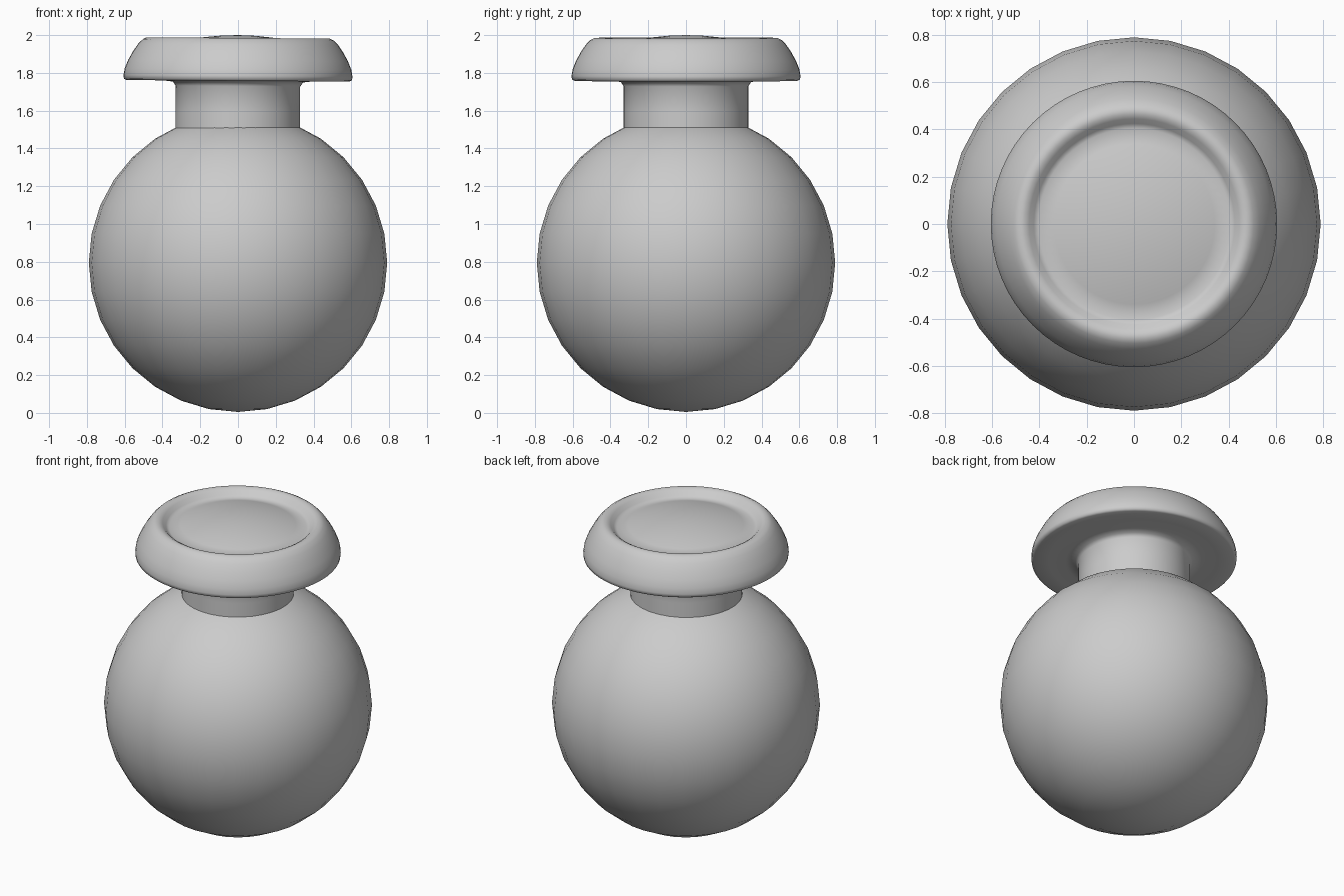
import bpy, bmesh, math

if "Cube" in bpy.data.objects:
    bpy.data.objects.remove(bpy.data.objects["Cube"])


def lathe(name, profile, segments, tilt=0.0):
    """Revolve (radius, z) points around the z axis."""
    bm = bmesh.new()
    rings = []
    for r, z in profile:
        if r == 0:
            rings.append([bm.verts.new((0, 0, z))])
        else:
            rings.append([bm.verts.new((r * math.cos(2 * math.pi * i / segments),
                                        r * math.sin(2 * math.pi * i / segments), z))
                          for i in range(segments)])
    for a, b in zip(rings, rings[1:]):
        for i in range(segments):
            j = (i + 1) % segments
            quad = [a[i % len(a)], a[j % len(a)], b[j % len(b)], b[i % len(b)]]
            bm.faces.new(list(dict.fromkeys(quad)))
    bmesh.ops.recalc_face_normals(bm, faces=bm.faces)
    mesh = bpy.data.meshes.new(name)
    bm.to_mesh(mesh)
    bm.free()
    mesh.shade_smooth()
    obj = bpy.data.objects.new(name, mesh)
    bpy.context.collection.objects.link(obj)
    obj.rotation_euler.y = tilt
    # keep the tilted part centred over the body
    obj.location.x = -1.8 * math.sin(tilt)
    return obj


# round body
bpy.ops.mesh.primitive_uv_sphere_add(segments=32, ring_count=16, radius=0.79,
                                     location=(0, 0, 0.795))
bpy.context.object.name = "round_body"
bpy.ops.object.shade_smooth()

# neck and domed cap: neck, underside, rounded rim, groove, shallow central dome
dome = [(r, 2.0 - 0.37 * r * r) for r in (0.405, 0.34, 0.26, 0.18, 0.09, 0)]
profile = [(0.33, 1.44), (0.33, 1.60), (0.33, 1.73), (0.345, 1.752), (0.40, 1.758),
           (0.50, 1.758), (0.59, 1.758), (0.604, 1.765), (0.606, 1.785),
           (0.60, 1.82), (0.582, 1.865), (0.557, 1.91), (0.53, 1.95),
           (0.505, 1.975), (0.485, 1.985), (0.465, 1.984), (0.445, 1.973),
           (0.425, 1.952)] + dome
lathe("neck_and_cap", profile, 64, tilt=0.007)
